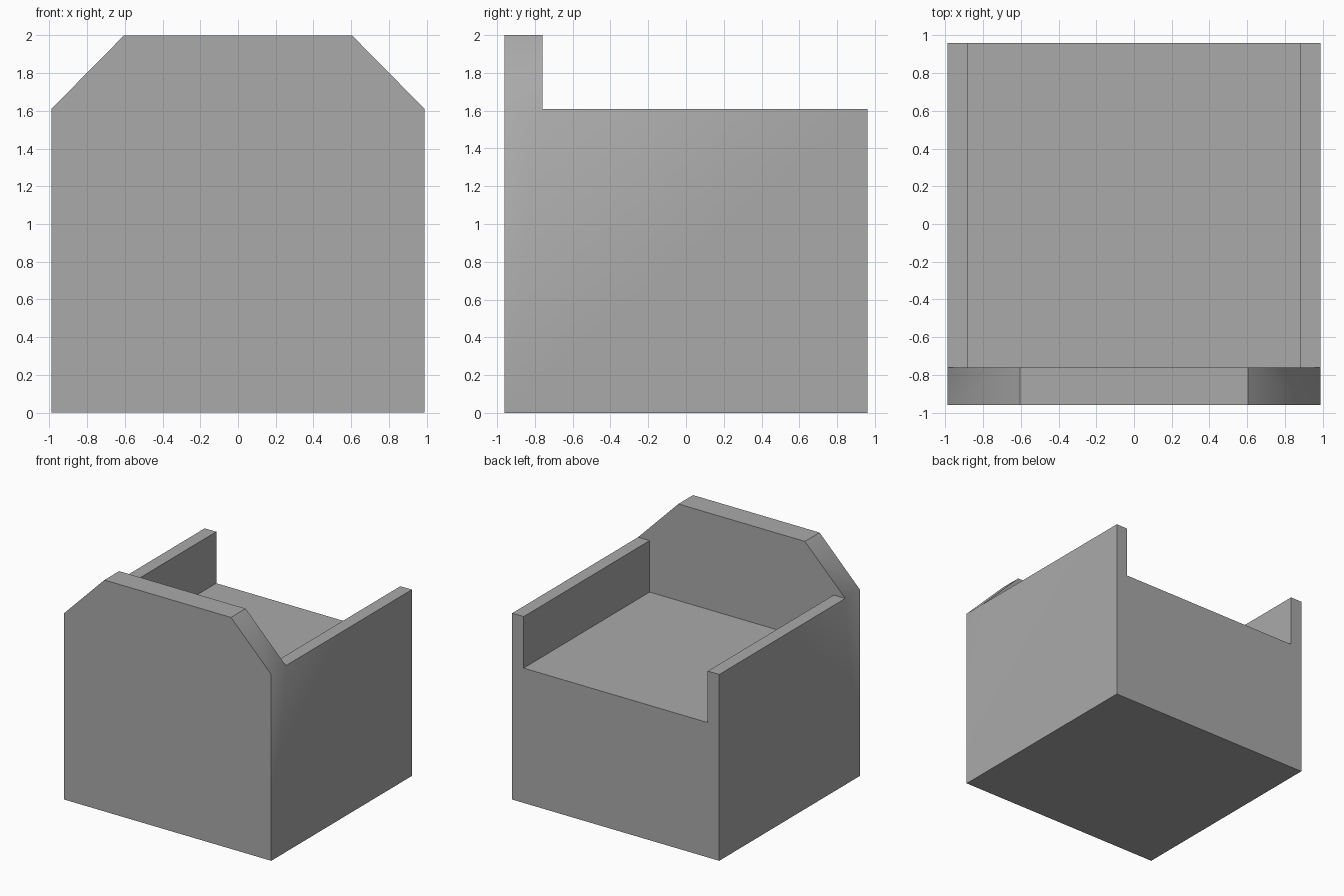
import bpy, bmesh, math

cube = bpy.data.objects.get("Cube")
if cube:
    bpy.data.objects.remove(cube, do_unlink=True)

HALF_W, HALF_D, HEIGHT = 0.99, 0.96, 2.0
ARM_TOP, ARM_INNER, SEAT_Z = 1.61, 0.88, 1.165
PANEL_REAR, TOP_HALF = -0.76, 0.605

grey = bpy.data.materials.new("mid grey")
grey.use_nodes = True
colour = (0.4, 0.4, 0.4, 1)
grey.diffuse_color = colour
grey.node_tree.nodes["Principled BSDF"].inputs["Base Color"].default_value = colour


def extrude_profile(name, half, y0, y1):
    """Mirror a right-half (x, z) outline and extrude it along y."""
    outline = half + [(-x, z) for x, z in reversed(half)]
    bm = bmesh.new()
    face = bm.faces.new([bm.verts.new((x, y0, z)) for x, z in outline])
    ext = bmesh.ops.extrude_face_region(bm, geom=[face])["geom"]
    verts = [g for g in ext if isinstance(g, bmesh.types.BMVert)]
    bmesh.ops.translate(bm, verts=verts, vec=(0, y1 - y0, 0))
    bmesh.ops.recalc_face_normals(bm, faces=bm.faces)
    mesh = bpy.data.meshes.new(name)
    bm.to_mesh(mesh)
    bm.free()
    mesh.materials.append(grey)
    obj = bpy.data.objects.new(name, mesh)
    bpy.context.collection.objects.link(obj)
    return obj


# Solid block with the chamfered outline of the tall panel
body = extrude_profile("chair_body", [
    (HALF_W, 0), (HALF_W, ARM_TOP), (TOP_HALF, HEIGHT)], -HALF_D, HALF_D)

# Space above the seat and arms, behind the tall panel
cutter = extrude_profile("seat_cutter", [
    (ARM_INNER, SEAT_Z), (ARM_INNER, ARM_TOP), (1.5, ARM_TOP), (1.5, 2.5)],
    PANEL_REAR, 1.5)
cutter.hide_render = True

cut = body.modifiers.new("seat_cut", "BOOLEAN")
cut.operation = "DIFFERENCE"
cut.solver = "EXACT"
cut.object = cutter

# Apply the cut, then soften only the chamfer-to-side edges
bpy.ops.object.select_all(action="DESELECT")
body.select_set(True)
bpy.context.view_layer.objects.active = body
bpy.ops.object.modifier_apply(modifier=cut.name)
bpy.data.objects.remove(cutter, do_unlink=True)
bpy.ops.object.shade_smooth_by_angle(angle=math.radians(45))
